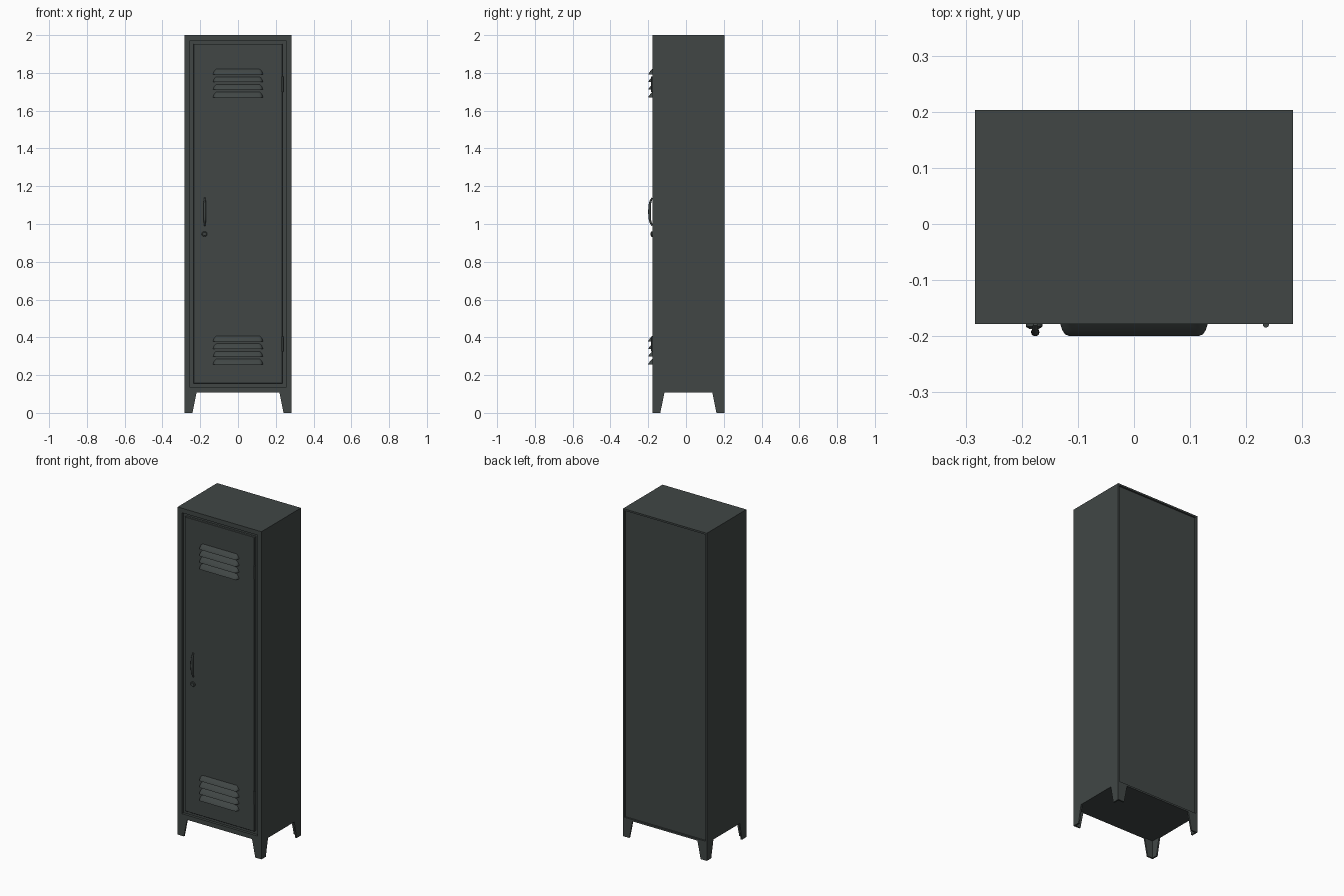
import bpy, bmesh, math
from mathutils import Vector

if "Cube" in bpy.data.objects:
    bpy.data.objects.remove(bpy.data.objects["Cube"])

FRONT, BACK, HALF = -0.178, 0.203, 0.283

paint = bpy.data.materials.new("dark grey paint")
paint.diffuse_color = (0.052, 0.062, 0.060, 1)
paint.use_nodes = True
paint.node_tree.nodes["Principled BSDF"].inputs["Base Color"].default_value = paint.diffuse_color


def finish(name, bm, smooth=None):
    """Turn a bmesh into a named, painted object."""
    bmesh.ops.recalc_face_normals(bm, faces=bm.faces)
    me = bpy.data.meshes.new(name)
    bm.to_mesh(me)
    bm.free()
    me.materials.append(paint)
    ob = bpy.data.objects.new(name, me)
    bpy.context.collection.objects.link(ob)
    if smooth:
        bpy.ops.object.select_all(action='DESELECT')
        ob.select_set(True)
        bpy.context.view_layer.objects.active = ob
        bpy.ops.object.shade_smooth_by_angle(angle=math.radians(smooth))
    return ob


def box(lo, hi):
    bm = bmesh.new()
    bmesh.ops.create_cube(bm, size=1)
    for v in bm.verts:
        v.co = Vector([lo[i] if v.co[i] < 0 else hi[i] for i in range(3)])
    bm.normal_update()
    return bm


def loft(rings):
    """Closed solid through a list of equally long point rings."""
    bm = bmesh.new()
    vs = [[bm.verts.new(p) for p in r] for r in rings]
    n = len(vs[0])
    for a, b in zip(vs, vs[1:]):
        for i in range(n):
            j = (i + 1) % n
            bm.faces.new((a[i], a[j], b[j], b[i]))
    bm.faces.new(vs[0])
    bm.faces.new(vs[-1])
    return bm


def recess(bm, direction, margin, depth):
    """Inset the face looking along y and push it inward."""
    bm.normal_update()
    f = max(bm.faces, key=lambda f: f.normal.y * direction * f.calc_area())
    bmesh.ops.inset_region(bm, faces=[f], thickness=margin)
    new = bmesh.ops.extrude_discrete_faces(bm, faces=[f])['faces'][0]
    for v in new.verts:
        v.co.y -= direction * depth


# cabinet shell with door opening and recessed back panel
bm = box((-HALF, FRONT, 0.107), (HALF, BACK, 2.0))
recess(bm, -1, 0.040, 0.016)
recess(bm, 1, 0.015, 0.010)
finish("cabinet", bm)

# door, leaving a narrow gap all round
bm = box((-0.236, FRONT, 0.156), (0.236, FRONT + 0.017, 1.954))
bmesh.ops.bevel(bm, geom=bm.edges[:], offset=0.002, segments=1, affect='EDGES')
finish("door", bm)

# pressed louvers: hoods that are deepest at the lower edge
W, D, H = 0.132, 0.022, 0.028
for group, top in (("upper", 1.820), ("lower", 0.407)):
    for k in range(4):
        z0 = top - H - k * 0.0405
        rings = []
        for t in (0, 0.12, 0.35, 0.6, 0.85, 1):
            w = W - 0.014 * t ** 2
            d = D * (1 - t ** 1.4)
            half = [(w, -0.002), (w - 0.004, 0.5 * d), (w - 0.009, 0.85 * d), (w - 0.018, d)]
            ring = half + [(-x, y) for x, y in reversed(half)]
            rings.append([(x, FRONT - y, z0 + H * t) for x, y in ring])
        finish(f"{group}_louver_{k + 1}", loft(rings), 40)

# folded sheet legs, tapering to the floor
T = 0.009
for sx, xn in ((-1, "left"), (1, "right")):
    for sy, yn in ((-1, "front"), (1, "back")):
        cy = FRONT if sy < 0 else BACK
        rings = []
        for z, w in ((0, 0.042), (0.109, 0.064)):
            ell = [(0, 0), (w, 0), (w, T), (T, T), (T, w), (0, w)]
            rings.append([(sx * (HALF - a), cy - sy * b, z) for a, b in ell])
        finish(f"{yn}_{xn}_leg", loft(rings))

# bowed handle, thickest in the middle
rings = []
for i in range(17):
    s = -1 + i / 8
    r = 0.004 + 0.0035 * (1 - s * s)
    y = FRONT - 0.0145 * (1 - abs(s) ** 4)
    slope = math.atan2(0.058 * s ** 3, 0.075)
    rings.append([(-0.176 + r * math.cos(a),
                   y + r * math.sin(a) * math.cos(slope),
                   1.065 + 0.073 * s - r * math.sin(a) * math.sin(slope))
                  for a in [math.tau * j / 12 for j in range(12)]])
finish("handle", loft(rings), 40)


def disc(x, z, profile, n=24):
    """Round part along y from (radius, depth in front of door) pairs."""
    return loft([[(x + r * math.cos(math.tau * j / n), FRONT - d,
                   z + r * math.sin(math.tau * j / n)) for j in range(n)] for r, d in profile])


# lock with key slot plate
finish("lock", disc(-0.178, 0.947, [(0.0145, -0.002), (0.0145, 0.005), (0.012, 0.007),
                                    (0.010, 0.007), (0.009, 0.009)]), 35)
finish("key_slot", box((-0.179, FRONT - 0.010, 0.942), (-0.177, FRONT - 0.008, 0.952)))

# hinge barrels
for name, z in (("upper", 1.74), ("lower", 0.365)):
    rings = [[(0.235 + 0.0055 * math.cos(math.tau * j / 16),
               FRONT - 0.001 + 0.0055 * math.sin(math.tau * j / 16), z + h)
              for j in range(16)] for h in (-0.04, 0.04)]
    finish(f"{name}_hinge", loft(rings), 35)
